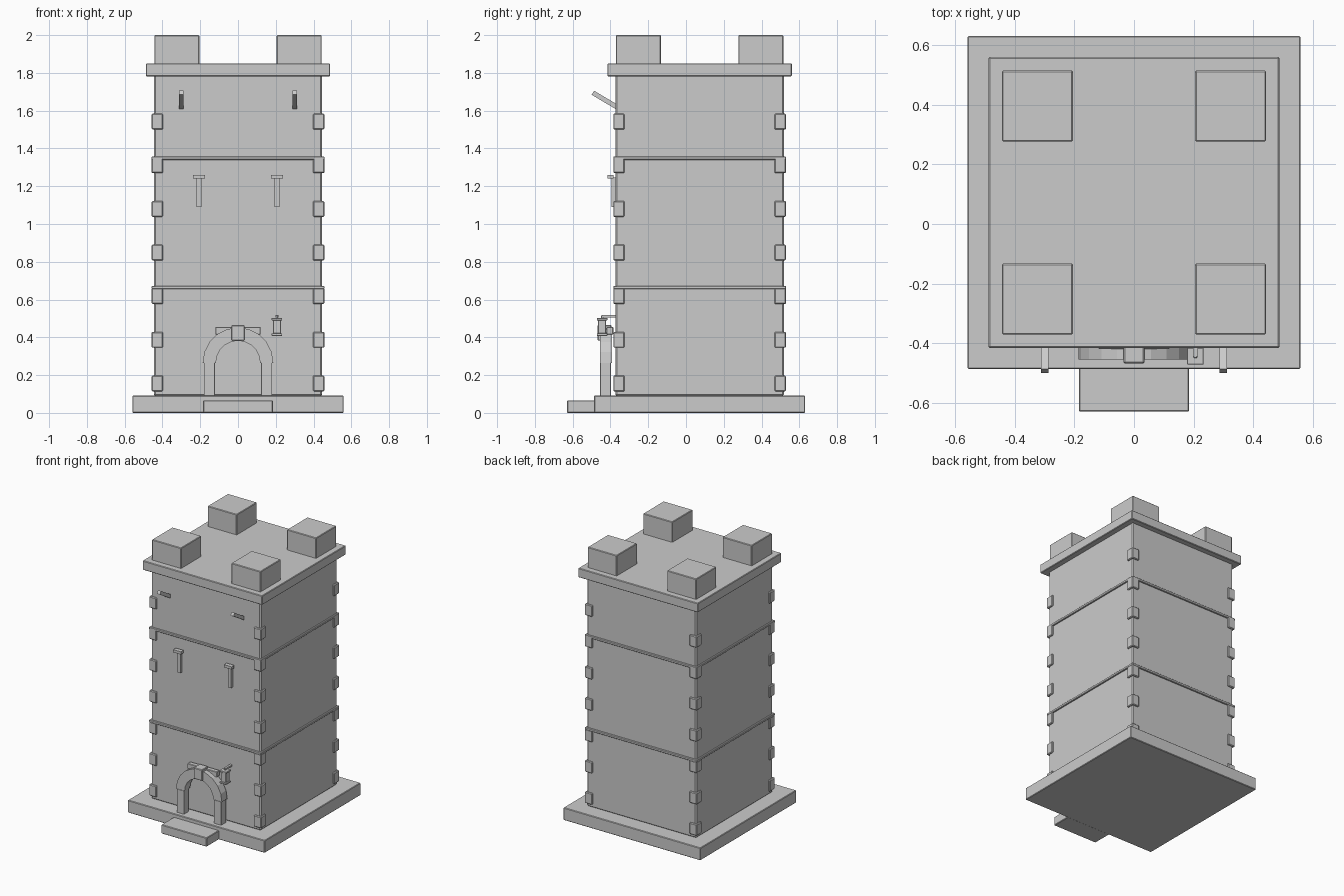
import bpy, bmesh, math
from mathutils import Matrix, Vector

cube = bpy.data.objects.get("Cube")
if cube:
    bpy.data.objects.remove(cube, do_unlink=True)

stone = bpy.data.materials.new("grey_stone")
stone.use_nodes = True
stone.diffuse_color = (0.6, 0.6, 0.6, 1)
stone.node_tree.nodes["Principled BSDF"].inputs["Base Color"].default_value = (0.6, 0.6, 0.6, 1)

CY = 0.072          # centre of the tower in y
WALL = 0.446        # half width of the tower
FRONT = CY - WALL   # y of the front wall


def add_object(name, bm, bevel=0):
    bmesh.ops.recalc_face_normals(bm, faces=bm.faces)
    mesh = bpy.data.meshes.new(name)
    bm.to_mesh(mesh)
    bm.free()
    mesh.materials.append(stone)
    ob = bpy.data.objects.new(name, mesh)
    bpy.context.collection.objects.link(ob)
    if bevel:
        mod = ob.modifiers.new("Bevel", "BEVEL")
        mod.width = bevel
        mod.segments = 1
    return ob


def box(name, x, y, z, bevel=0):
    """Box from (min, max) ranges on each axis."""
    bm = bmesh.new()
    size = [r[1] - r[0] for r in (x, y, z)]
    mid = [(r[0] + r[1]) / 2 for r in (x, y, z)]
    bmesh.ops.create_cube(bm, size=1, matrix=Matrix.Translation(mid) @ Matrix.Diagonal((*size, 1)))
    return add_object(name, bm, bevel)


def slab(name, half, z, bevel=0.004):
    return box(name, (-half, half), (CY - half, CY + half), z, bevel)


# Base, walls, string courses and roof
slab("base_plinth", 0.559, (0, 0.092))
box("entrance_step", (-0.185, 0.185), (-0.63, -0.48), (0, 0.066), 0.004)
slab("tower_walls", WALL, (0.09, 1.79), 0.008)
slab("lower_band", 0.457, (0.655, 0.673), 0.003)
slab("upper_band", 0.457, (1.34, 1.358), 0.003)
slab("roof_slab", 0.488, (1.782, 1.85))

# Corner battlements and corner stones
for sx in (-1, 1):
    for sy in (-1, 1):
        def corner(name, inner, outer, z, bevel):
            box(name, sorted((sx * inner, sx * outer)),
                sorted((CY + sy * inner, CY + sy * outer)), z, bevel)
        corner("corner_battlement", 0.205, 0.443, (1.845, 2.0), 0.004)
        for i in range(7):
            z = 0.156 + i * 0.231
            corner("corner_stone", 0.397, 0.457, (z - 0.042, z + 0.042), 0.005)

# Door surround: jambs, arch ring, keystone and lintel
SPRING = 0.265
for s in (-1, 1):
    box("door_jamb", sorted((s * 0.122, s * 0.181)), (-0.455, -0.398), (0.09, SPRING), 0.002)

bm = bmesh.new()
steps = 10
rings = []
for i in range(steps + 1):
    a = math.pi * i / steps
    rings.append([bm.verts.new((r * math.cos(a), y, SPRING + r * math.sin(a)))
                  for r, y in ((0.117, -0.455), (0.187, -0.455), (0.187, -0.392), (0.117, -0.392))])
for a, b in zip(rings, rings[1:]):
    for k in range(4):
        n = (k + 1) % 4
        bm.faces.new((a[k], a[n], b[n], b[k]))
bm.faces.new(rings[0])
bm.faces.new(rings[-1])
add_object("door_arch", bm)

box("keystone", (-0.035, 0.035), (-0.468, -0.395), (0.383, 0.465), 0.004)
box("door_lintel", (-0.12, 0.12), (-0.42, -0.385), (0.415, 0.455), 0.003)

# Lantern beside the door
LX, LY = 0.206, -0.444


def lantern_part(name, half, z):
    box(name, (LX - half, LX + half), (LY - half, LY + half), z, 0.002)


lantern_part("lantern_base", 0.028, (0.408, 0.421))
lantern_part("lantern_body", 0.021, (0.42, 0.492))
lantern_part("lantern_cap", 0.028, (0.49, 0.503))
lantern_part("lantern_hook", 0.006, (0.5, 0.516))
box("lantern_bracket", (LX - 0.008, LX + 0.008), (LY, FRONT), (0.505, 0.517))

# Wall torches and slanted flag poles, one on each side
for s in (-1, 1):
    x = s * 0.207
    box("torch_stem", (x - 0.013, x + 0.013), (FRONT - 0.02, FRONT + 0.005), (1.09, 1.245))
    box("torch_head", (x - 0.031, x + 0.031), (FRONT - 0.041, FRONT - 0.01), (1.24, 1.26))

    tip, foot = Vector((s * 0.3, -0.493, 1.695)), Vector((s * 0.3, FRONT + 0.01, 1.618))
    bm = bmesh.new()
    bmesh.ops.create_cube(bm, size=1, matrix=Matrix.Translation((tip + foot) / 2)
                          @ (tip - foot).to_track_quat("Z", "X").to_matrix().to_4x4()
                          @ Matrix.Diagonal((0.025, 0.025, (tip - foot).length, 1)))
    add_object("flag_pole", bm)
